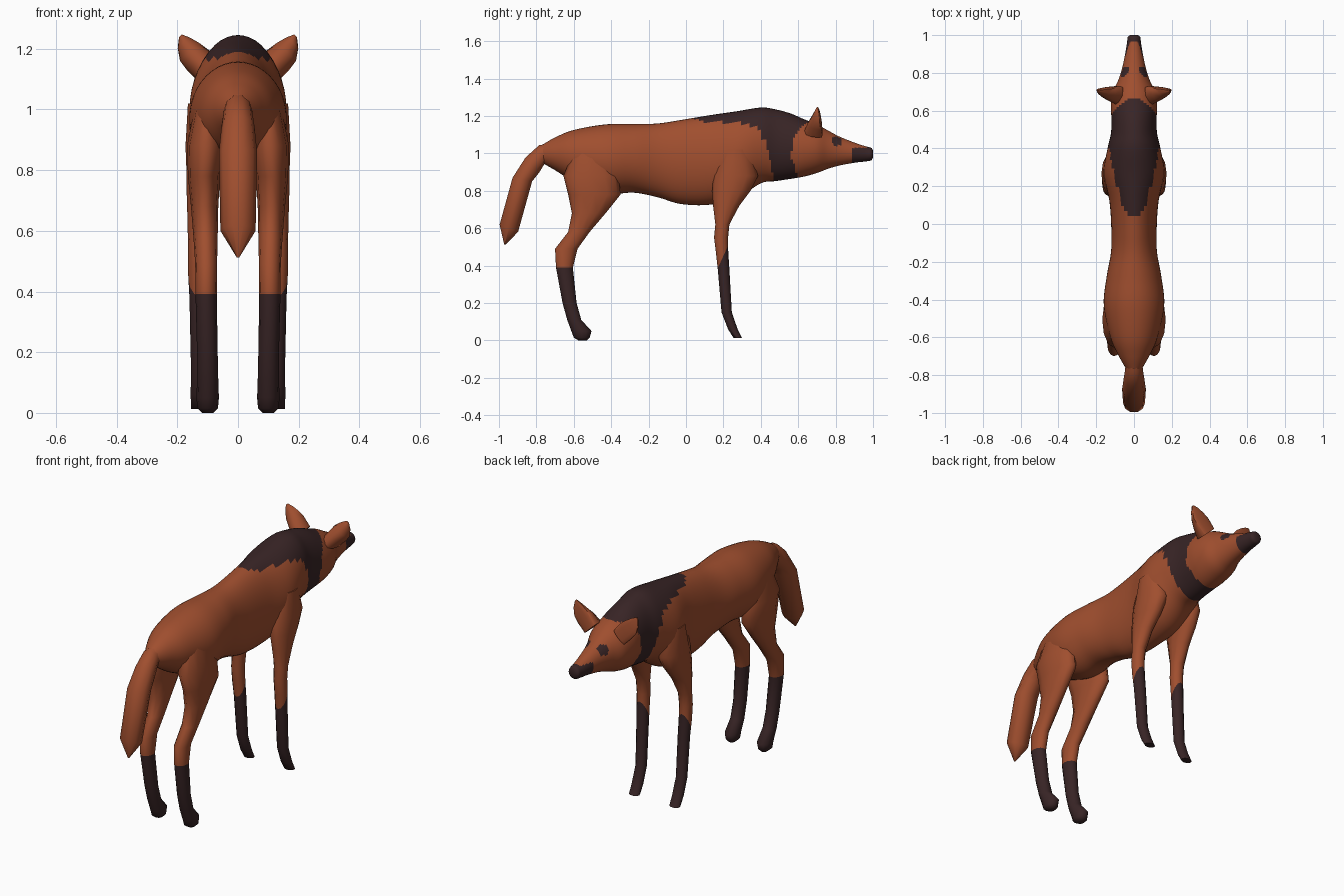
import bpy, bmesh, math
from mathutils import Vector as V


def material(name, rgb):
    m = bpy.data.materials.new(name)
    m.diffuse_color = (*rgb, 1)
    return m


COAT = material("rust brown", (0.35, 0.077, 0.028))
DARK = material("dark umber", (0.040, 0.018, 0.019))


def loft(name, rings, sides, paint=None, mirror=False, front=1.0, cut=None):
    """Skin closed rings given as (centre, axis u, axis v); paint(p) picks dark faces."""
    bm = bmesh.new()
    loops = []
    for c, u, v in rings:
        loop = []
        for i in range(sides):
            a = 2 * math.pi * i / sides
            s = math.sin(a) * (front if math.sin(a) > 0 else 1)
            loop.append(bm.verts.new(V(c) + V(u) * math.cos(a) + V(v) * s))
        loops.append(loop)
    for a, b in zip(loops, loops[1:]):
        for i in range(sides):
            j = (i + 1) % sides
            bm.faces.new((a[i], a[j], b[j], b[i]))
    bm.faces.new(loops[0])
    bm.faces.new(loops[-1])
    if cut:
        bmesh.ops.bisect_plane(bm, geom=bm.verts[:] + bm.edges[:] + bm.faces[:],
                               plane_co=cut[0], plane_no=cut[1])
    bmesh.ops.recalc_face_normals(bm, faces=bm.faces[:])
    for f in bm.faces:
        f.smooth = True
        if paint and paint(f.calc_center_median()):
            f.material_index = 1
    me = bpy.data.meshes.new(name)
    bm.to_mesh(me)
    bm.free()
    me.materials.append(COAT)
    me.materials.append(DARK)
    me.set_sharp_from_angle(angle=math.radians(65))
    ob = bpy.data.objects.new(name, me)
    bpy.context.collection.objects.link(ob)
    if mirror:
        ob.modifiers.new("mirror", 'MIRROR')
    return ob


def table(points, t):
    """Piecewise linear lookup."""
    for (a, va), (b, vb) in zip(points, points[1:]):
        if t <= b:
            return va + (vb - va) * max(0, (t - a) / (b - a))
    return points[-1][1]


def smooth_rows(rows, n):
    """Catmull-Rom interpolation between rows of numbers."""
    out = []
    for k in range(len(rows) - 1):
        p = [rows[max(0, min(len(rows) - 1, k + d))] for d in (-1, 0, 1, 2)]
        for s in range(n):
            t = s / n
            out.append([0.5 * (2 * b + (c - a) * t + (2 * a - 5 * b + 4 * c - d) * t * t
                               + (3 * b - a - 3 * c + d) * t ** 3)
                        for a, b, c, d in zip(*p)])
    return out + [list(rows[-1])]


# Body, neck and head: (y, top z, bottom z, half width)
body = [(-.77, 1.045, .95, .04), (-.70, 1.085, .91, .08), (-.60, 1.125, .85, .125),
        (-.43, 1.155, .785, .16), (-.28, 1.157, .79, .145), (-.15, 1.16, .765, .122),
        (-.03, 1.178, .73, .12), (.12, 1.203, .725, .13), (.27, 1.225, .76, .16),
        (.40, 1.245, .84, .14), (.48, 1.235, .852, .122), (.56, 1.213, .864, .12),
        (.63, 1.183, .876, .122), (.70, 1.155, .895, .112), (.76, 1.122, .918, .084),
        (.82, 1.09, .935, .064), (.90, 1.058, .95, .047), (.96, 1.038, .957, .037),
        (.99, 1.03, .963, .033), (1.0, 1.015, .978, .02)]
cape_low = [(.04, 1.19), (.1, 1.168), (.3, 1.16), (.38, 1.13), (.43, 1.05), (.46, .9), (.48, .8)]
cape_front = [(.8, .62), (.87, .6), (.98, .565), (1.08, .57), (1.15, .62), (1.18, .69)]


def body_paint(p):
    cape = .04 < p.y < table(cape_front, p.z) and p.z > table(cape_low, p.y)
    muzzle = p.y > .885 and (p.z < 1.03 or p.y > .965)
    eye = ((p.y - .807) / .032) ** 2 + ((p.z - 1.066) / .024) ** 2 < 1 and abs(p.x) > .025
    return cape or muzzle or eye


loft("body_and_head",
     [((0, y, (t + b) / 2), (w, 0, 0), (0, 0, (t - b) / 2)) for y, t, b, w in smooth_rows(body, 6)],
     44, body_paint)

# Tail
loft("tail", [((0, -.70, 1.0), (.04, 0, 0), (0, .01, .06)),
              ((0, -.77, .995), (.047, 0, 0), (0, -.015, .052)),
              ((0, -.82, .94), (.055, 0, 0), (0, -.04, .04)),
              ((0, -.875, .86), (.063, 0, 0), (0, -.055, .01)),
              ((0, -.947, .60), (.058, 0, 0), (0, -.052, .02)),
              ((0, -.968, .512), (.004, 0, 0), (0, -.004, 0))], 10)


def leg(name, rows, paint, cut):
    # rows: (z, back y, front y, centre x, half width)
    loft(name, [((x, (a + b) / 2, z), (w, 0, 0), (0, (b - a) / 2, 0)) for z, a, b, x, w in rows],
         12, paint, True, 1.0, cut)


# Hind legs
leg("hind_legs", [(1.02, -.60, -.40, .09, .05), (.88, -.655, -.36, .105, .063),
                  (.78, -.63, -.35, .112, .053), (.68, -.61, -.43, .11, .045),
                  (.58, -.63, -.515, .107, .04), (.49, -.70, -.58, .105, .036),
                  (.39, -.695, -.605, .105, .035), (.2, -.66, -.585, .101, .034),
                  (.11, -.635, -.56, .1, .035), (.05, -.613, -.505, .1, .037),
                  (.015, -.60, -.515, .1, .034), (0, -.575, -.53, .1, .018)],
    lambda p: p.z < .391, ((0, 0, .391), (0, 0, 1)))

# Front legs, with a slanted stocking edge
leg("front_legs", [(1.02, .19, .35, .10, .065), (.88, .145, .385, .11, .063),
                   (.80, .14, .345, .117, .053), (.72, .145, .285, .125, .044),
                   (.62, .157, .232, .13, .036), (.55, .15, .225, .131, .034),
                   (.47, .16, .226, .131, .034), (.38, .17, .232, .128, .032),
                   (.15, .19, .245, .125, .03), (.06, .225, .276, .125, .031),
                   (.012, .255, .30, .125, .03)],
    lambda p: p.z < .55 and p.z < .375 + 2.2 * (p.y - .165),
    ((0, .165, .375), (0, -2.2, 1)))

# Ears, flat on the forward side
loft("ears", [((x, y, z), (w * .72, 0, -w * .7), (0, d, 0)) for x, y, z, w, d in
              [(.09, .72, 1.115, .045, .09), (.13, .718, 1.16, .049, .068),
               (.16, .715, 1.19, .043, .045), (.18, .711, 1.22, .026, .025),
               (.19, .705, 1.243, .006, .008)]],
     12, None, True, .12)
